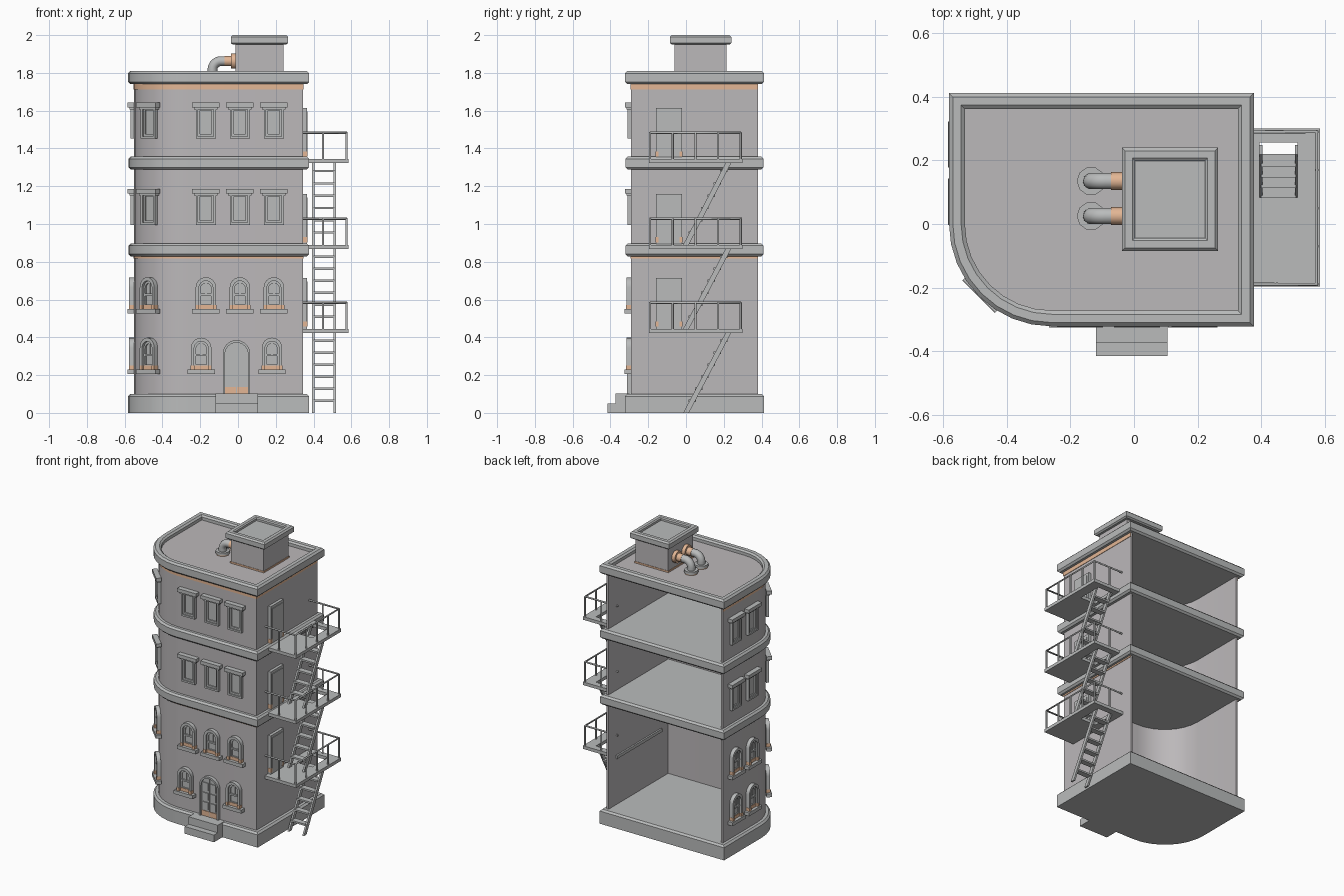
import bpy, bmesh, math
from mathutils import Matrix, Vector

cube = bpy.data.objects.get("Cube")
if cube:
    bpy.data.objects.remove(cube, do_unlink=True)


def material(name, rgb):
    m = bpy.data.materials.new(name)
    m.use_nodes = True
    m.diffuse_color = (*rgb, 1)
    m.node_tree.nodes["Principled BSDF"].inputs["Base Color"].default_value = (*rgb, 1)
    return m


WALL, TRIM, TAN = 0, 1, 2
MATS = [material("wall_grey", (0.50, 0.48, 0.49)),
        material("trim_grey", (0.49, 0.50, 0.50)),
        material("copper_tan", (0.77, 0.47, 0.30))]


def finish(name, bm, smooth=True):
    bmesh.ops.recalc_face_normals(bm, faces=bm.faces)
    me = bpy.data.meshes.new(name)
    bm.to_mesh(me)
    bm.free()
    for m in MATS:
        me.materials.append(m)
    ob = bpy.data.objects.new(name, me)
    bpy.context.collection.objects.link(ob)
    if smooth:
        bpy.ops.object.select_all(action='DESELECT')
        ob.select_set(True)
        bpy.context.view_layer.objects.active = ob
        bpy.ops.object.shade_smooth_by_angle(angle=math.radians(30))
    return ob


def face(bm, verts, mat):
    bm.faces.new(verts).material_index = mat


def footprint(o, back=None):
    """Building outline grown by o: straight back, rounded front corner."""
    y = 0.38 + o if back is None else back
    arc = [(-0.26 - (0.29 + o) * math.sin(a), -(0.29 + o) * math.cos(a))
           for a in [math.radians(90 * i / 8) for i in range(9)]]
    return [(0.345 + o, y), (0.345 + o, -0.29 - o)] + arc + [(-0.55 - o, y)]


def rect(x0, x1, y0, y1):
    return lambda o: [(x0 - o, y0 - o), (x1 + o, y0 - o), (x1 + o, y1 + o), (x0 - o, y1 + o)]


def stack(name, outline, levels, mat):
    """Skin one outline through (offset, height) levels and cap both ends."""
    bm = bmesh.new()
    rings = [[bm.verts.new((x, y, z)) for x, y in outline(o)] for o, z in levels]
    for a, b in zip(rings, rings[1:]):
        for i in range(len(a)):
            j = (i + 1) % len(a)
            face(bm, (a[i], a[j], b[j], b[i]), mat)
    face(bm, rings[0], mat)
    face(bm, rings[-1], mat)
    return finish(name, bm)


def shell(name, o_out, o_in, z0, z1, mat):
    """Wall that leaves the back of the building open."""
    bm = bmesh.new()
    rows = [[bm.verts.new((x, y, z)) for x, y in footprint(o, 0.38)]
            for o, z in ((o_out, z0), (o_out, z1), (o_in, z1), (o_in, z0))]
    for k in range(4):
        a, b = rows[k], rows[(k + 1) % 4]
        for i in range(len(a) - 1):
            face(bm, (a[i], a[i + 1], b[i + 1], b[i]), mat)
    for e in (0, -1):
        face(bm, [r[e] for r in rows], mat)
    return finish(name, bm)


def panel(bm, pts, depth, mat=TRIM, hole=None, start=0.0):
    """Extrude an x-z shape towards -y, optionally with a matching hole."""
    f, b = ([bm.verts.new((x, -d, z)) for x, z in pts] for d in (depth, start))
    loops = [(f, b)]
    if hole:
        loops.append(tuple([bm.verts.new((x, -d, z)) for x, z in hole] for d in (depth, start)))
    n = len(pts)
    for lf, lb in loops:
        for i in range(n):
            face(bm, (lf[i], lf[(i + 1) % n], lb[(i + 1) % n], lb[i]), mat)
    for s in (0, 1):
        if hole:
            p, q = loops[0][s], loops[1][s]
            for i in range(n):
                face(bm, (p[i], p[(i + 1) % n], q[(i + 1) % n], q[i]), mat)
        else:
            face(bm, loops[0][s], mat)


def box2(w, z0, z1, x=0):
    return [(x - w / 2, z0), (x + w / 2, z0), (x + w / 2, z1), (x - w / 2, z1)]


def arch(w, z0, z1, n=12):
    r = w / 2
    return [(-r, z0), (r, z0)] + [(r * math.cos(math.pi * i / n), z1 - r + r * math.sin(math.pi * i / n))
                                  for i in range(n + 1)]


def box(bm, x0, x1, y0, y1, z0, z1, mat=TRIM):
    m = Matrix.Translation(((x0 + x1) / 2, (y0 + y1) / 2, (z0 + z1) / 2)) @ Matrix.Diagonal((x1 - x0, y1 - y0, z1 - z0, 1))
    for v in bmesh.ops.create_cube(bm, size=1, matrix=m)["verts"]:
        for f in v.link_faces:
            f.material_index = mat


def tubes(name, paths, radius, mat=TRIM):
    cu = bpy.data.curves.new(name, 'CURVE')
    cu.dimensions, cu.bevel_depth, cu.bevel_resolution, cu.use_fill_caps = '3D', radius, 3, True
    for path in paths:
        sp = cu.splines.new('POLY')
        sp.points.add(len(path) - 1)
        for p, co in zip(sp.points, path):
            p.co = (*co, 1)
    cu.materials.append(MATS[mat])
    ob = bpy.data.objects.new(name, cu)
    bpy.context.collection.objects.link(ob)
    return ob


# Main body: base, walls, floor bands, copper strips, roof with parapet
stack("base", footprint, [(0.032, 0), (0.032, 0.088), (0.02, 0.1)], TRIM)
shell("outer_wall", 0, -0.014, 0.1, 1.745, WALL)
for label, z0, z1 in (("lower", 0.828, 0.897), ("upper", 1.288, 1.357)):
    stack(label + "_floor_band", footprint,
          [(0.018, z0), (0.03, z0 + 0.012), (0.03, z1 - 0.012), (0.018, z1)], TRIM)
shell("upper_copper_strip", 0.003, -0.002, 1.712, 1.742, TAN)
shell("lower_copper_strip", 0.003, -0.002, 0.818, 0.83, TAN)
stack("roof_parapet", footprint,
      [(0.02, 1.74), (0.032, 1.752), (0.032, 1.798), (0.02, 1.81), (-0.006, 1.81),
       (-0.018, 1.80), (-0.018, 1.777)], TRIM)
stack("roof_deck", footprint, [(-0.017, 1.77), (-0.017, 1.779)], WALL)

# Rooftop hut
hut = rect(-0.013, 0.24, -0.06, 0.215)
stack("roof_hut", hut, [(0, 1.775), (0, 1.96)], WALL)
stack("roof_hut_strip", hut, [(0.003, 1.775), (0.003, 1.79)], TAN)
stack("roof_hut_cap", hut,
      [(0.015, 1.95), (0.025, 1.958), (0.025, 1.99), (0.015, 2.0), (-0.008, 2.0),
       (-0.016, 1.994), (-0.016, 1.98)], TRIM)

# Vent pipes with flanges and collars
for i, y in enumerate((0.025, 0.135)):
    bend = [(-0.09 - 0.045 * math.cos(a), y, 1.817 + 0.045 * math.sin(a))
            for a in [math.pi / 2 * k / 8 for k in range(9)]]
    tubes(f"vent_pipe_{i}", [[(-0.135, y, 1.775)] + bend + [(0, y, 1.862)]], 0.026)
    tubes(f"vent_sleeve_{i}", [[(-0.072, y, 1.862), (-0.03, y, 1.862)]], 0.028, TAN)
    tubes(f"vent_collar_{i}", [[(-0.037, y, 1.862), (-0.01, y, 1.862)]], 0.042, TAN)
    tubes(f"vent_flange_{i}", [[(-0.135, y, 1.785), (-0.135, y, 1.803)]], 0.045)
    tubes(f"vent_gasket_{i}", [[(-0.135, y, 1.776), (-0.135, y, 1.786)]], 0.043, TAN)


# Window types, built facing -y with the sill at z = 0
def square_window():
    bm = bmesh.new()
    panel(bm, box2(0.105, 0, 0.17), 0.02, hole=box2(0.082, 0.012, 0.16))
    panel(bm, box2(0.082, 0.012, 0.16), 0.012, hole=box2(0.06, 0.024, 0.15))
    panel(bm, box2(0.06, 0.024, 0.15), 0.004)
    panel(bm, box2(0.125, 0.155, 0.168), 0.024)
    panel(bm, box2(0.145, 0.166, 0.19), 0.034)
    return finish("square_window", bm)


def arched_window():
    bm = bmesh.new()
    panel(bm, box2(0.145, 0, 0.024), 0.036)
    panel(bm, arch(0.108, 0.024, 0.193), 0.026, hole=arch(0.074, 0.024, 0.174))
    panel(bm, arch(0.074, 0.024, 0.174), 0.012, hole=arch(0.054, 0.05, 0.162))
    panel(bm, arch(0.054, 0.05, 0.162), 0.004)
    panel(bm, box2(0.07, 0.095, 0.106), 0.015)
    panel(bm, box2(0.012, 0.106, 0.162), 0.009)
    panel(bm, box2(0.074, 0.024, 0.046), 0.015, TAN)
    for s in (-1, 1):
        panel(bm, box2(0.019, 0.024, 0.046, s * 0.046), 0.028, TAN)
    return finish("arched_window", bm)


def place(src, name, x, y, z, angle):
    ob = bpy.data.objects.new(name, src.data)
    bpy.context.collection.objects.link(ob)
    ob.location, ob.rotation_euler = (x, y, z), (0, 0, math.radians(angle))


k = 0.288 * math.sqrt(0.5)
sides = [(-0.26 - k, -k, -45), (-0.55, 0.07, -90), (-0.55, 0.25, -90)]
front = [(x, -0.29, 0) for x in (-0.17, 0.01, 0.19)]
street = [(x, -0.29, 0) for x in (-0.195, 0.18)]
square, arched = square_window(), arched_window()
for src, z, spots in ((arched, 0.205, street), (arched, 0.525, front),
                      (square, 0.995, front), (square, 1.452, front)):
    for i, (x, y, a) in enumerate(spots + sides):
        place(src, f"{src.name}_{z}_{i}", x, y, z, a)
for src in (square, arched):
    bpy.data.objects.remove(src)

# Front door with two panelled leaves, and entrance steps
bm = bmesh.new()
panel(bm, arch(0.145, 0, 0.285), 0.022, hole=arch(0.122, 0, 0.272))
panel(bm, arch(0.122, 0, 0.272), 0.010)
for s in (-1, 1):
    for z0, z1 in ((0.05, 0.10), (0.115, 0.165), (0.18, 0.235)):
        panel(bm, box2(0.04, z0, z1, s * 0.03), 0.016)
panel(bm, box2(0.006, 0, 0.265), 0.016)
panel(bm, box2(0.122, 0, 0.038), 0.014, TAN)
finish("front_door", bm).location = (-0.008, -0.29, 0.1)
bm = bmesh.new()
box(bm, -0.12, 0.105, -0.373, -0.3, 0, 0.102)
box(bm, -0.12, 0.105, -0.415, -0.36, 0, 0.05)
finish("entrance_steps", bm)

# Fire escape: door, platform, railing and stair flight for each level
floor_z = 0
for n, top in enumerate((0.445, 0.89, 1.345)):
    bm = bmesh.new()
    panel(bm, box2(0.14, 0, 0.268), 0.02)
    panel(bm, box2(0.11, 0.02, 0.25), 0.024)
    for s in (-1, 1):
        panel(bm, box2(0.016, 0.012, 0.04, s * 0.063), 0.023, TAN)
    door = finish(f"escape_door_{n}", bm)
    door.location, door.rotation_euler = (0.345, -0.09, top), (0, 0, math.pi / 2)

    bm = bmesh.new()
    for x0, x1, y0, y1 in ((0.32, 0.585, -0.197, 0.083), (0.32, 0.585, 0.257, 0.3),
                           (0.32, 0.395, 0.083, 0.257), (0.515, 0.585, 0.083, 0.257)):
        box(bm, x0, x1, y0, y1, top - 0.022, top)
    finish(f"escape_platform_{n}", bm, False)

    h = top + 0.138
    rails = [[(0.32, -0.19, h), (0.575, -0.19, h), (0.575, 0.29, h), (0.32, 0.29, h)]]
    posts = [(0.45, -0.19), (0.45, 0.29)] + [(0.575, y) for y in (-0.19, -0.07, 0.05, 0.17, 0.29)]
    rails += [[(x, y, top - 0.01), (x, y, h)] for x, y in posts]
    tubes(f"escape_railing_{n}", rails, 0.006)

    bm = bmesh.new()
    slope = [(-0.015, floor_z), (0.015, floor_z), (0.248, top - 0.005), (0.218, top - 0.005)]
    for x in (0.392, 0.506):
        panel(bm, slope, -x - 0.012, start=-x)
    bm.transform(Matrix.Rotation(math.pi / 2, 4, 'Z'))
    bmesh.ops.scale(bm, vec=Vector((-1, 1, 1)), verts=bm.verts)
    for i in range(1, 7):
        t = i / 7
        y, z = 0.233 * t, floor_z + (top - floor_z) * t
        box(bm, 0.4, 0.51, y - 0.02, y + 0.02, z - 0.006, z + 0.006)
    finish(f"escape_stairs_{n}", bm, False)
    floor_z = top
